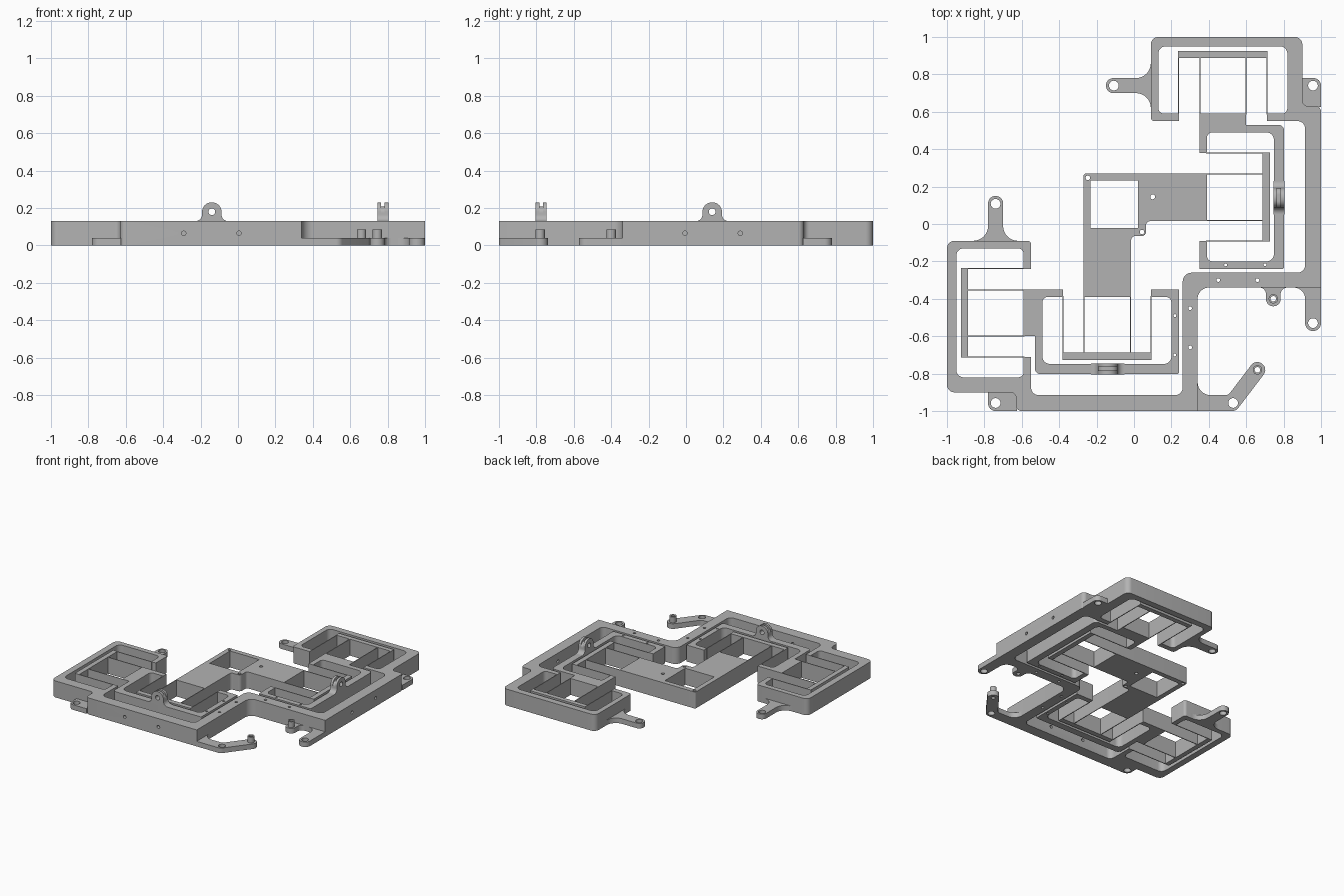
import bpy, bmesh, math
from mathutils import Matrix, Vector

cube = bpy.data.objects.get("Cube")
if cube:
    bpy.data.objects.remove(cube, do_unlink=True)

H = 0.13      # full body height
TAB = 0.04    # mounting tab height
GREY = (0.45, 0.45, 0.45, 1)

metal = bpy.data.materials.new("grey_metal")
metal.use_nodes = True
metal.diffuse_color = GREY
metal.node_tree.nodes["Principled BSDF"].inputs["Base Color"].default_value = GREY


def flip(p):
    """Mirror a point across the diagonal of the plan."""
    return (-p[1], -p[0]) + tuple(p[2:])


def rounded(points):
    """Replace each corner (x, y, radius) by an arc."""
    out = []
    for i, p in enumerate(points):
        c = Vector(p[:2])
        r = p[2] if len(p) > 2 else 0
        if not r:
            out.append(c)
            continue
        a = (Vector(points[i - 1][:2]) - c).normalized()
        b = (Vector(points[(i + 1) % len(points)][:2]) - c).normalized()
        half = a.angle(b) / 2
        t = r / math.tan(half)
        centre = c + (a + b).normalized() * (r / math.sin(half))
        s, e = c + a * t - centre, c + b * t - centre
        start = math.atan2(s.y, s.x)
        sweep = math.atan2(s.x * e.y - s.y * e.x, s.dot(e))
        for k in range(9):
            ang = start + sweep * k / 8
            out.append(centre + Vector((math.cos(ang), math.sin(ang))) * r)
    return out


def circle(x, y, r, n=24):
    return [Vector((x + r * math.cos(math.tau * k / n), y + r * math.sin(math.tau * k / n)))
            for k in range(n)]


def plate(name, outline, height, holes=(), matrix=None):
    """Extrude a rounded outline, with holes, up from z = 0."""
    curve = bpy.data.curves.new(name, 'CURVE')
    curve.dimensions = '2D'
    curve.fill_mode = 'BOTH'
    curve.extrude = height / 2
    for loop in [rounded(outline)] + list(holes):
        spline = curve.splines.new('POLY')
        spline.points.add(len(loop) - 1)
        for sp, v in zip(spline.points, loop):
            sp.co = (v.x, v.y, 0, 1)
        spline.use_cyclic_u = True
    obj = bpy.data.objects.new(name, curve)
    bpy.context.collection.objects.link(obj)
    bpy.ops.object.select_all(action='DESELECT')
    obj.select_set(True)
    bpy.context.view_layer.objects.active = obj
    bpy.ops.object.convert(target='MESH')
    obj = bpy.context.view_layer.objects.active
    bm = bmesh.new()
    bm.from_mesh(obj.data)
    bmesh.ops.remove_doubles(bm, verts=bm.verts, dist=0.0001)
    bmesh.ops.transform(bm, verts=bm.verts,
                        matrix=matrix or Matrix.Translation((0, 0, height / 2)))
    bmesh.ops.recalc_face_normals(bm, faces=bm.faces)
    bm.to_mesh(obj.data)
    bm.free()
    obj.data.materials.clear()
    obj.data.materials.append(metal)
    bpy.ops.object.shade_smooth_by_angle(angle=math.radians(30))
    return obj


def pair(name, outline, height, holes=()):
    """Build a plate and its mirror image; holes are (x, y, radius)."""
    for side, f in (("right", lambda p: p), ("front", flip)):
        plate(side + "_" + name, [f(p) for p in outline], height,
              [circle(*f(h)) for h in holes])


def box(x0, x1, y0, y1):
    return [(x0, y0), (x1, y0), (x1, y1), (x0, y1)]


# Fixed outer frame: half outline, then its mirror
half = [(0.34, -0.34, 0.06), (1, -0.34), (1, 0.63, 0.03), (0.9, 0.63, 0.03),
        (0.9, 1, 0.04), (0.09, 1, 0.04), (0.09, 0.55, 0.02), (0.24, 0.55),
        (0.24, 0.59), (0.13, 0.59, 0.03), (0.13, 0.95, 0.04), (0.82, 0.95, 0.04),
        (0.82, 0.59, 0.03), (0.71, 0.59), (0.71, 0.55), (0.915, 0.55, 0.04),
        (0.915, -0.26, 0.04), (0.26, -0.26, 0.05)]
drills = [(0.45, -0.3, 0.01), (0.66, -0.3, 0.01)]
drills += [flip(d) for d in drills]
frame = plate("outer_frame", half + [flip(p) for p in half[-2:0:-1]], H,
              [circle(*d) for d in drills])

# Cross holes through the outer walls
for along in (0.29, -0.005):
    for loc, rot in (((0.96, along, H / 2), (0, math.pi / 2, 0)),
                     ((-along, -0.96, H / 2), (math.pi / 2, 0, 0))):
        bpy.ops.mesh.primitive_cylinder_add(vertices=20, radius=0.012, depth=0.2,
                                            location=loc, rotation=rot)
        cutter = bpy.context.object
        cutter.hide_render = True
        mod = frame.modifiers.new("cross_hole", 'BOOLEAN')
        mod.operation = 'DIFFERENCE'
        mod.object = cutter
        bpy.context.view_layer.objects.active = frame
        bpy.ops.object.modifier_apply(modifier=mod.name)
        bpy.data.objects.remove(cutter, do_unlink=True)

# Central stage with a square window
half = [(-0.27, 0.27, 0.015), (0.39, 0.27), (0.39, 0.015), (0.065, 0.015, 0.02),
        (0.065, -0.065, 0.025)]
plate("central_stage", half + [flip(p) for p in half[-2:0:-1]], H,
      [rounded(box(-0.232, 0.022, -0.022, 0.232)), circle(-0.247, 0.247, 0.012),
       circle(0.043, -0.043, 0.012), circle(0.1, 0.145, 0.013)])

# Intermediate carriages
pair("carriage", [(0.35, 0.59), (0.60, 0.59), (0.60, 0.53), (0.803, 0.53, 0.03),
                  (0.803, -0.24, 0.01), (0.35, -0.24), (0.35, -0.09), (0.39, -0.09),
                  (0.39, -0.2, 0.03), (0.748, -0.2, 0.04), (0.748, 0.49, 0.04),
                  (0.39, 0.49, 0.03), (0.39, 0.38), (0.35, 0.38)], H,
     [(0.49, -0.218, 0.008), (0.7, -0.218, 0.008)])

# Floating bars and the thin flexure blades that carry them
pair("outer_floating_bar", box(0.235, 0.715, 0.888, 0.925), H)
pair("inner_floating_bar", box(0.688, 0.727, -0.093, 0.383), H)
for x in (0.238, 0.353, 0.598, 0.712):
    pair("outer_blade", box(x - 0.003, x + 0.003, 0.585, 0.89), H)
for y in (0.38, 0.267, 0.018, -0.09):
    pair("inner_blade", box(0.385, 0.69, y - 0.003, y + 0.003), H)

# Mounting tabs
pair("end_tab", [(0.095, 0.87), (0.09, 0.87), (0.09, 0.78, 0.08), (-0.15, 0.78, 0.039),
                 (-0.15, 0.7, 0.039), (0.09, 0.7, 0.08), (0.09, 0.61), (0.095, 0.61)],
     TAB, [(-0.108, 0.74, 0.026)])
pair("corner_tab", [(0.89, 0.78), (1, 0.78, 0.04), (1, 0.625), (0.89, 0.625)],
     TAB, [(0.957, 0.74, 0.026)])
plate("leg_tab", [(0.84, -0.335), (1, -0.335), (1, -0.572, 0.042), (0.915, -0.572, 0.042),
                  (0.915, -0.34, 0.06), (0.84, -0.34)], TAB, [circle(0.957, -0.53, 0.026)])
plate("angled_arm_tab", [(0.335, -1), (0.545, -1, 0.04), (0.718, -0.773, 0.041),
                         (0.652, -0.721, 0.041), (0.504, -0.915, 0.03),
                         (0.34, -0.915, 0.07), (0.34, -0.83), (0.335, -0.83)], TAB,
      [circle(0.53, -0.957, 0.026), circle(0.66, -0.78, 0.015)])
plate("bump_tab", [(0.66, -0.335), (0.83, -0.335), (0.83, -0.34), (0.784, -0.34, 0.035),
                   (0.784, -0.44, 0.038), (0.706, -0.44, 0.038), (0.706, -0.34, 0.035),
                   (0.66, -0.34)], TAB, [circle(0.745, -0.4, 0.015)])

# Raised bosses on two tabs
for x, y in ((0.66, -0.78), (0.745, -0.4)):
    ring = [(v.x, v.y) for v in circle(x, y, 0.025)]
    plate("boss", ring, 0.045, [circle(x, y, 0.015)],
          Matrix.Translation((0, 0, TAB + 0.0225)))

# Upright grooved eyes on the carriages
for side, loc, turn in (("front", (-0.14, -0.775, 0), 0), ("right", (0.775, 0.14, 0), math.pi / 2)):
    place = (Matrix.Translation(loc) @ Matrix.Rotation(turn, 4, 'Z')
             @ Matrix.Rotation(math.pi / 2, 4, 'X'))
    for off, top, r in ((-0.019, 0.23, 0.05), (0, 0.208, 0.035), (0.019, 0.23, 0.05)):
        edge = [(0.09, 0.125), (0.09, 0.13), (0.052, 0.13, 0.035), (0.052, top, r)]
        plate(side + "_eye", edge + [(-p[0],) + p[1:] for p in reversed(edge)],
              0.019, [circle(0, 0.18, 0.018)], place @ Matrix.Translation((0, 0, off)))
